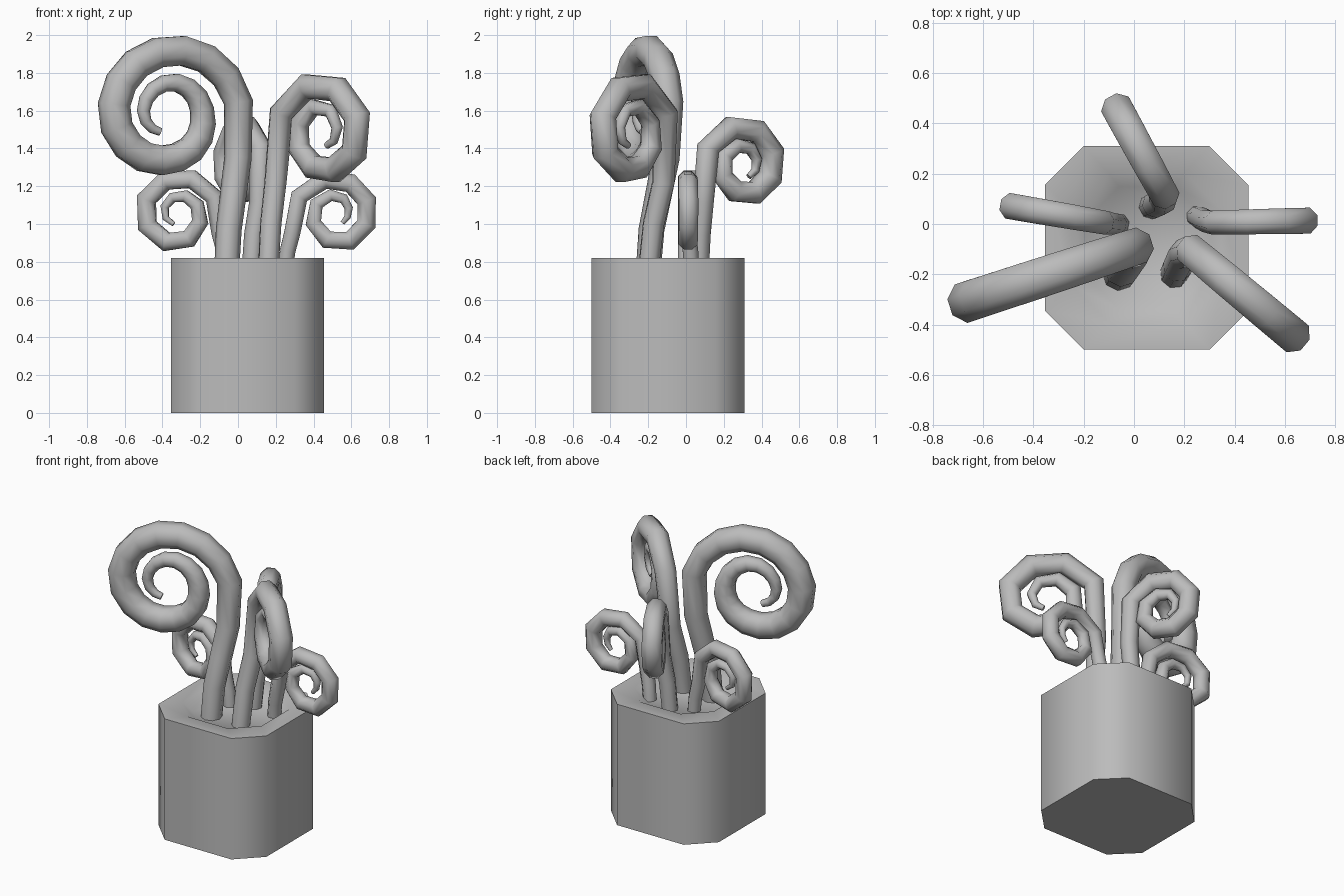
import bpy, bmesh, math
from mathutils import Vector, geometry

FLOOR = 0.76

old = bpy.data.objects.get("Cube")
if old:
    bpy.data.objects.remove(old, do_unlink=True)

grey = bpy.data.materials.new("plain grey")
grey.use_nodes = True
grey.diffuse_color = (0.5, 0.5, 0.5, 1)
grey.node_tree.nodes["Principled BSDF"].inputs["Base Color"].default_value = (0.5, 0.5, 0.5, 1)


def finish(name, bm, angle):
    bmesh.ops.recalc_face_normals(bm, faces=bm.faces)
    mesh = bpy.data.meshes.new(name)
    bm.to_mesh(mesh)
    bm.free()
    mesh.materials.append(grey)
    obj = bpy.data.objects.new(name, mesh)
    bpy.context.collection.objects.link(obj)
    bpy.ops.object.select_all(action='DESELECT')
    obj.select_set(True)
    bpy.context.view_layer.objects.active = obj
    bpy.ops.object.shade_smooth_by_angle(angle=math.radians(angle))
    return obj


def skin(bm, rings):
    """Join successive rings of points with quads and cap both ends."""
    loops = [[bm.verts.new(p) for p in ring] for ring in rings]
    n = len(loops[0])
    for a, b in zip(loops, loops[1:]):
        for i in range(n):
            j = (i + 1) % n
            bm.faces.new((a[i], a[j], b[j], b[i]))
    bm.faces.new(loops[0])
    bm.faces.new(loops[-1])


def octagon(half, flat, z):
    """Square outline with cut corners, around the pot axis."""
    corners = [(half, -flat), (half, flat), (flat, half), (-flat, half)]
    corners += [(-x, -y) for x, y in corners]
    return [Vector((0.05 + x, -0.095 + y, z)) for x, y in corners]


def sample(values, t):
    i = min(int(t), len(values) - 2)
    return values[i] + (values[i + 1] - values[i]) * (t - i)


# Tube thickness at each quarter turn of a curl
TAPER = [0.88, 0.98, 1.0, 0.96, 0.76, 0.56, 0.38, 0.18]


def tentacle(name, base, centre, heading, radii, thick, steps, end, sides=8):
    """Rising stem that rolls into a tapering spiral; radii are per quarter turn."""
    centre = Vector(centre)
    out = Vector((heading[0], heading[1], 0)).normalized()
    side = Vector((-out.y, out.x, 0))
    up = Vector((0, 0, 1))
    path, thickness = [], []

    # Spiral, starting on the inner side and rolling over the top
    grow = 1 + 0.5 * (1 / math.cos(math.pi / steps) - 1)
    for k in range(int(steps * end / 4) + 1):
        quarter = (k + 0.5) * 4 / steps
        if quarter > end:
            break
        a = quarter * math.pi / 2
        r = sample(radii, quarter) * grow
        path.append(centre - out * r * math.cos(a) + up * r * math.sin(a))
        thickness.append(thick * sample(TAPER, quarter))

    # Stem up to the spiral start
    foot = Vector((base[0], base[1], FLOOR - 0.01))
    top = centre - out * radii[0]
    reach = up * (top.z - foot.z) * 0.4
    count = max(4, steps // 3)
    stem = geometry.interpolate_bezier(foot, foot + reach, top - reach, top, count)[:-1]
    widths = [thick * (0.76 + 0.12 * i / count) for i in range(len(stem))]
    path, thickness = stem + path, widths + thickness

    rings = []
    for i, p in enumerate(path):
        before, after = path[max(i - 1, 0)], path[min(i + 1, len(path) - 1)]
        tangent = (after - before).normalized() if i else up
        across = tangent.cross(side).normalized()
        beside = across.cross(tangent)
        turn = [2 * math.pi * (s + 0.5) / sides for s in range(sides)]
        rings.append([p + (across * math.cos(t) + beside * math.sin(t)) * thickness[i] * 1.04
                      for t in turn])
    bm = bmesh.new()
    skin(bm, rings)
    finish(name, bm, 60)


# Pot with a sloped recess
bm = bmesh.new()
skin(bm, [octagon(0.405, 0.25, 0), octagon(0.405, 0.25, 0.82),
          octagon(0.297, 0.15, 0.82), octagon(0.243, 0.11, FLOOR)])
finish("pot", bm, 50)

# Five curled tentacles
tentacle("tall_right_tentacle", (-0.06, -0.2), (-0.36, -0.21, 1.57), (-0.95, -0.31),
         [0.39, 0.345, 0.31, 0.225, 0.18, 0.18, 0.145, 0.07], 0.084, 16, 6.7)
tentacle("front_left_tentacle", (0.16, -0.2), (0.45, -0.29, 1.47), (0.77, -0.64),
         [0.31, 0.255, 0.24, 0.175, 0.17, 0.15, 0.085, 0.05], 0.072, 8, 7)
tentacle("back_tentacle", (0.07, 0.07), (0.015, 0.31, 1.31), (-0.48, 0.88),
         [0.24, 0.195, 0.165, 0.145, 0.135, 0.1, 0.07, 0.06], 0.065, 8, 7)
tentacle("side_right_tentacle", (-0.06, 0.0), (-0.315, 0.04, 1.06), (-0.98, 0.17),
         [0.21, 0.175, 0.18, 0.155, 0.11, 0.085, 0.075, 0.06], 0.054, 8, 7)
tentacle("side_left_tentacle", (0.25, 0.03), (0.53, 0.01, 1.06), (1, 0.02),
         [0.23, 0.165, 0.155, 0.155, 0.13, 0.085, 0.05, 0.06], 0.054, 8, 7)
